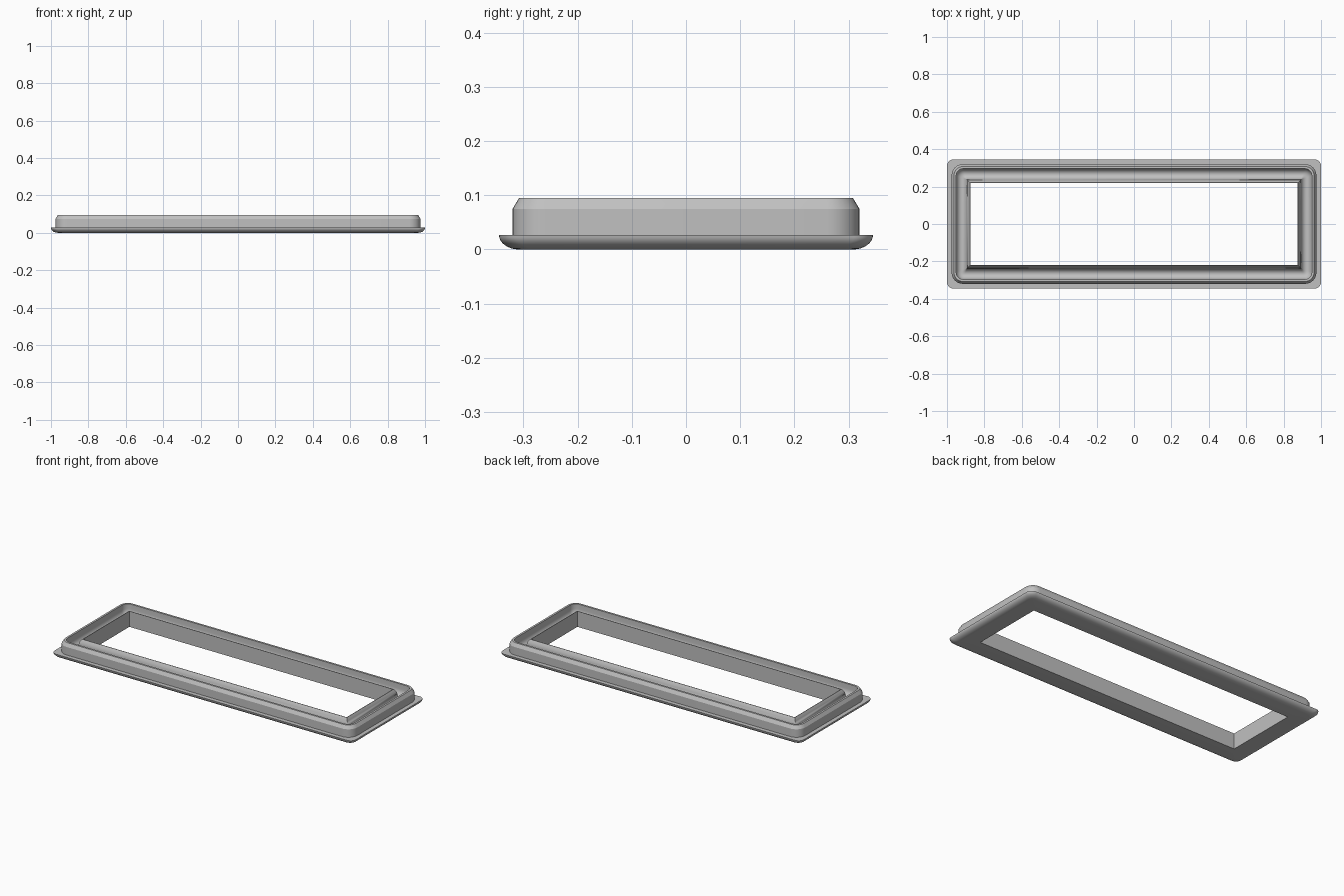
import bpy
import bmesh
import math

cube = bpy.data.objects.get("Cube")
if cube:
    bpy.data.objects.remove(cube, do_unlink=True)

LENGTH_EXTRA = 0.655   # half length minus half width, the same for every ring
CORNER_STEPS = 8


def arc(cy, cz, ry, rz, start, end, steps):
    """Points (half width, height) along an elliptical arc, angles in degrees."""
    angles = [math.radians(start + (end - start) * i / steps) for i in range(steps + 1)]
    return [(cy + ry * math.cos(a), cz + rz * math.sin(a)) for a in angles]


def ring(bm, half_y, z, radius):
    """A rounded rectangle of vertices at height z."""
    half_x = half_y + LENGTH_EXTRA
    verts = []
    for quarter, (sx, sy) in enumerate([(1, 1), (-1, 1), (-1, -1), (1, -1)]):
        for i in range(CORNER_STEPS + 1):
            a = math.pi / 2 * (quarter + i / CORNER_STEPS)
            x = sx * (half_x - radius) + radius * math.cos(a)
            y = sy * (half_y - radius) + radius * math.sin(a)
            verts.append(bm.verts.new((x, y, z)))
    return verts


# Cross-section of the frame: half width, height and corner radius
section = [(0.22, 0.0, 0.0)]
# rounded underside of the flange
section += [(y, z, 0.035) for y, z in arc(0.308, 0.027, 0.037, 0.027, -90, 0, 8)]
# outer wall, chamfer and rim
section += [(0.32, 0.027, 0.06), (0.32, 0.075, 0.06),
            (0.308, 0.095, 0.05), (0.296, 0.095, 0.04)]
# channel with hollowed floor
section += [(y, z, max(0.0, (y - 0.237) * 0.65))
            for y, z in arc(0.2665, 0.065, 0.0295, 0.036, 0, -180, 12)]
# thin inner lip
section += [(0.234, 0.078, 0.0), (0.223, 0.094, 0.0), (0.22, 0.094, 0.0)]

bm = bmesh.new()
rings = [ring(bm, *point) for point in section]
count = len(rings[0])
for a, b in zip(rings, rings[1:] + rings[:1]):
    for i in range(count):
        j = (i + 1) % count
        bm.faces.new((a[i], a[j], b[j], b[i]))
bmesh.ops.remove_doubles(bm, verts=bm.verts[:], dist=0.00005)
bmesh.ops.recalc_face_normals(bm, faces=bm.faces[:])

mesh = bpy.data.meshes.new("rectangular_frame")
bm.to_mesh(mesh)
bm.free()
frame = bpy.data.objects.new("rectangular_frame", mesh)
bpy.context.collection.objects.link(frame)

# Plain grey material
grey = bpy.data.materials.new("light_grey")
grey.use_nodes = True
colour = (0.53, 0.53, 0.53, 1.0)
grey.diffuse_color = colour
grey.node_tree.nodes["Principled BSDF"].inputs["Base Color"].default_value = colour
mesh.materials.append(grey)

# Smooth curves, crisp edges
bpy.ops.object.select_all(action="DESELECT")
frame.select_set(True)
bpy.context.view_layer.objects.active = frame
bpy.ops.object.shade_smooth_by_angle(angle=math.radians(28))
